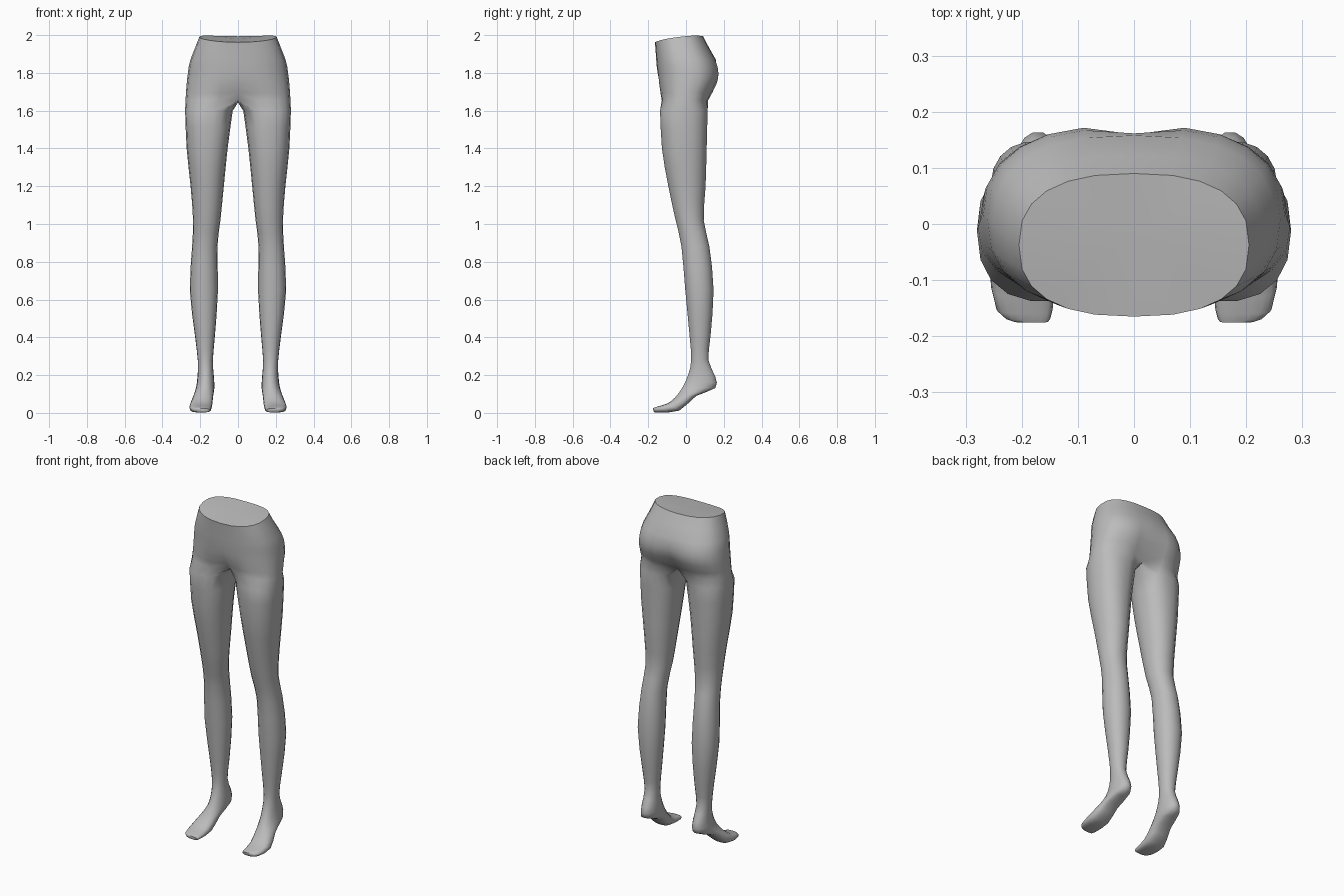
import bpy, bmesh, math

if "Cube" in bpy.data.objects:
    bpy.data.objects.remove(bpy.data.objects["Cube"])

skin = bpy.data.materials.new("plain grey")
skin.diffuse_color = (0.5, 0.5, 0.5, 1)
skin.use_nodes = True
skin.node_tree.nodes["Principled BSDF"].inputs["Base Color"].default_value = skin.diffuse_color

OUT, INNER = 13, 5          # points around the outside, points along the crotch

# Hip key sections: z, half width, front y, back y
HIPS = [
    (1.985, .205, -.165, .09),
    (1.87, .252, -.158, .158),
    (1.80, .265, -.152, .178),
    (1.74, .272, -.147, .168),
    (1.655, .278, -.137, .125),
]

# Leg key sections: z, inner x, outer x, front y, back y
LEG = [
    (1.60, .028, .280, -.139, .116),
    (1.40, .055, .272, -.129, .111),
    (1.20, .075, .251, -.095, .105),
    (1.02, .093, .238, -.056, .095),
    (.88, .109, .243, -.025, .125),
    (.65, .106, .255, -.005, .147),
    (.41, .122, .228, .018, .131),
    (.28, .133, .213, .027, .119),
]

# Foot key sections: inner x, outer x, front y, front z, back y, back z
FOOT = [
    (.128, .214, .010, .20, .155, .195),
    (.125, .222, -.020, .135, .157, .132),
    (.132, .238, -.058, .082, .055, .090),
    (.138, .258, -.100, .050, -.035, .012),
    (.145, .245, -.160, .031, -.145, .002),
    (.152, .215, -.176, .024, -.170, .004),
]


def power(v, p):
    return math.copysign(abs(v) ** (2 / p), v)


def refine(keys, steps=2):
    """Smooth curve through the key sections."""
    out = []
    for k in range(len(keys) - 1):
        four = [keys[min(max(k + d, 0), len(keys) - 1)] for d in (-1, 0, 1, 2)]
        for s in range(steps):
            t = s / steps
            out.append([b + .5 * t * (c - a + t * (2 * a - 5 * b + 4 * c - d
                                                   + t * (3 * (b - c) + d - a)))
                        for a, b, c, d in zip(*four)])
    return out + [keys[-1]]


bm = bmesh.new()


def hip_ring(z, w, yf, yb):
    low = min(max((1.87 - z) / .215, 0), 1)     # creases deepen downwards
    groin, cleft = .06 * low ** 3, .045 * low ** .8
    row = []
    for i in range(OUT):
        a = math.pi * (i / (OUT - 1) - .5)
        s = power(math.sin(a), 2.5)
        x = 0 if i in (0, OUT - 1) else w * power(math.cos(a), 2.5)
        y = (yf + yb) / 2 + s * (yb - yf) / 2
        near = math.exp(-(x / .06) ** 2)
        y += groin * near if s < 0 else -cleft * near
        h = z
        if z > 1.98:        # waist opening slopes up to the back and sides
            h = 1.962 + .125 * (y + .165) + .012 * (x / .2) ** 2
        row.append(bm.verts.new((x, y, h)))
    return row


def leg_ring(xi, xo, yf, zf, yb, zb):
    n = OUT + INNER
    p = 2.1 + .3 * max(0, (zf - 1.2) / .4) + max(0, .15 - zf) * 5
    row = []
    for i in range(n):
        a = math.radians(-120 + i * 360 / n)
        c, s = power(math.cos(a), p), power(math.sin(a), p)
        row.append(bm.verts.new(((xi + xo) / 2 + c * (xo - xi) / 2,
                                 (yf + yb) / 2 + s * (yb - yf) / 2,
                                 (zf + zb) / 2 + s * (zb - zf) / 2)))
    return row


def bridge(a, b, closed):
    n = len(a)
    for i in range(n if closed else n - 1):
        j = (i + 1) % n
        bm.faces.new((a[i], a[j], b[j], b[i]))


# Hips
hips = [hip_ring(*r) for r in refine(HIPS)]
for a, b in zip(hips, hips[1:]):
    bridge(a, b, False)

# Waist cap
centre = bm.verts.new((0, -.02, 1.982))
for p, q in zip(hips[0], hips[0][1:]):
    bm.faces.new((centre, q, p))

# Crotch strip from back to front closes the leg opening
back, front = hips[-1][-1].co, hips[-1][0].co
crotch = []
for k in range(1, INNER + 1):
    v = back.lerp(front, k / (INNER + 1))
    v.z -= .012 * math.sin(math.pi * k / (INNER + 1))
    crotch.append(bm.verts.new(v))

# Leg and foot
sections = [(xi, xo, yf, z, yb, z) for z, xi, xo, yf, yb in LEG] + FOOT
rings = [hips[-1] + crotch] + [leg_ring(*r) for r in refine(sections)]
for a, b in zip(rings, rings[1:]):
    bridge(a, b, True)
bm.faces.new(rings[-1])

bmesh.ops.recalc_face_normals(bm, faces=bm.faces)
mesh = bpy.data.meshes.new("legs")
bm.to_mesh(mesh)
bm.free()
mesh.materials.append(skin)
legs = bpy.data.objects.new("legs", mesh)
bpy.context.collection.objects.link(legs)

# Other side
mirror = legs.modifiers.new("mirror", "MIRROR")
mirror.use_clip = True
bpy.context.view_layer.objects.active = legs
legs.select_set(True)
bpy.ops.object.modifier_apply(modifier="mirror")
bpy.ops.object.shade_smooth_by_angle(angle=math.radians(55))
